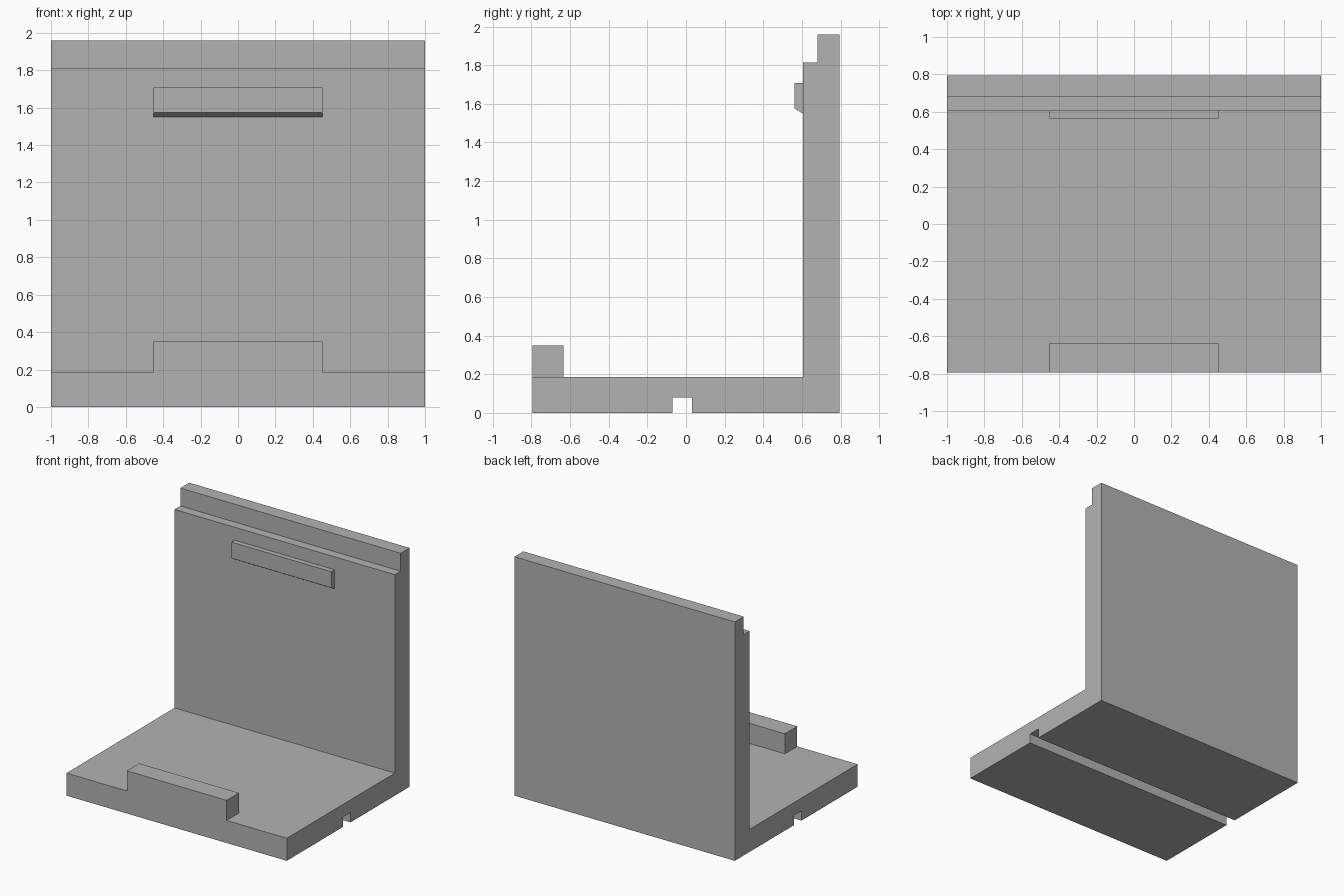
import bpy
import bmesh

cube = bpy.data.objects.get("Cube")
if cube:
    bpy.data.objects.remove(cube, do_unlink=True)

grey = bpy.data.materials.new("plain grey")
grey.use_nodes = True
colour = (0.45, 0.45, 0.45, 1)
grey.diffuse_color = colour
grey.node_tree.nodes["Principled BSDF"].inputs["Base Color"].default_value = colour


def extrude_profile(name, profile, half_width):
    """Extrude a side profile of (y, z) points symmetrically along x."""
    bm = bmesh.new()
    face = bm.faces.new([bm.verts.new((-half_width, y, z)) for y, z in profile])
    extruded = bmesh.ops.extrude_face_region(bm, geom=[face])
    moved = [v for v in extruded["geom"] if isinstance(v, bmesh.types.BMVert)]
    bmesh.ops.translate(bm, verts=moved, vec=(2 * half_width, 0, 0))
    bmesh.ops.recalc_face_normals(bm, faces=bm.faces)
    mesh = bpy.data.meshes.new(name)
    bm.to_mesh(mesh)
    bm.free()
    mesh.materials.append(grey)
    obj = bpy.data.objects.new(name, mesh)
    bpy.context.collection.objects.link(obj)
    return obj


front, back = -0.795, 0.795
floor, wall = 0.185, 0.605
tab_width = 0.453

# L-shaped body with a groove underneath and a rebated top edge
extrude_profile("base_and_back_wall", [
    (front, 0), (-0.07, 0), (-0.07, 0.08), (0.03, 0.08), (0.03, 0),
    (back, 0), (back, 1.96), (0.68, 1.96), (0.68, 1.813),
    (wall, 1.813), (wall, floor), (front, floor)], 1)

# Raised stop along the front edge
extrude_profile("front_stop", [
    (front, floor), (-0.635, floor), (-0.635, 0.35), (front, 0.35)], tab_width)

# Small ledge on the wall with a sloped underside
extrude_profile("wall_ledge", [
    (wall, 1.55), (wall, 1.707), (0.563, 1.707), (0.563, 1.575)], tab_width)
